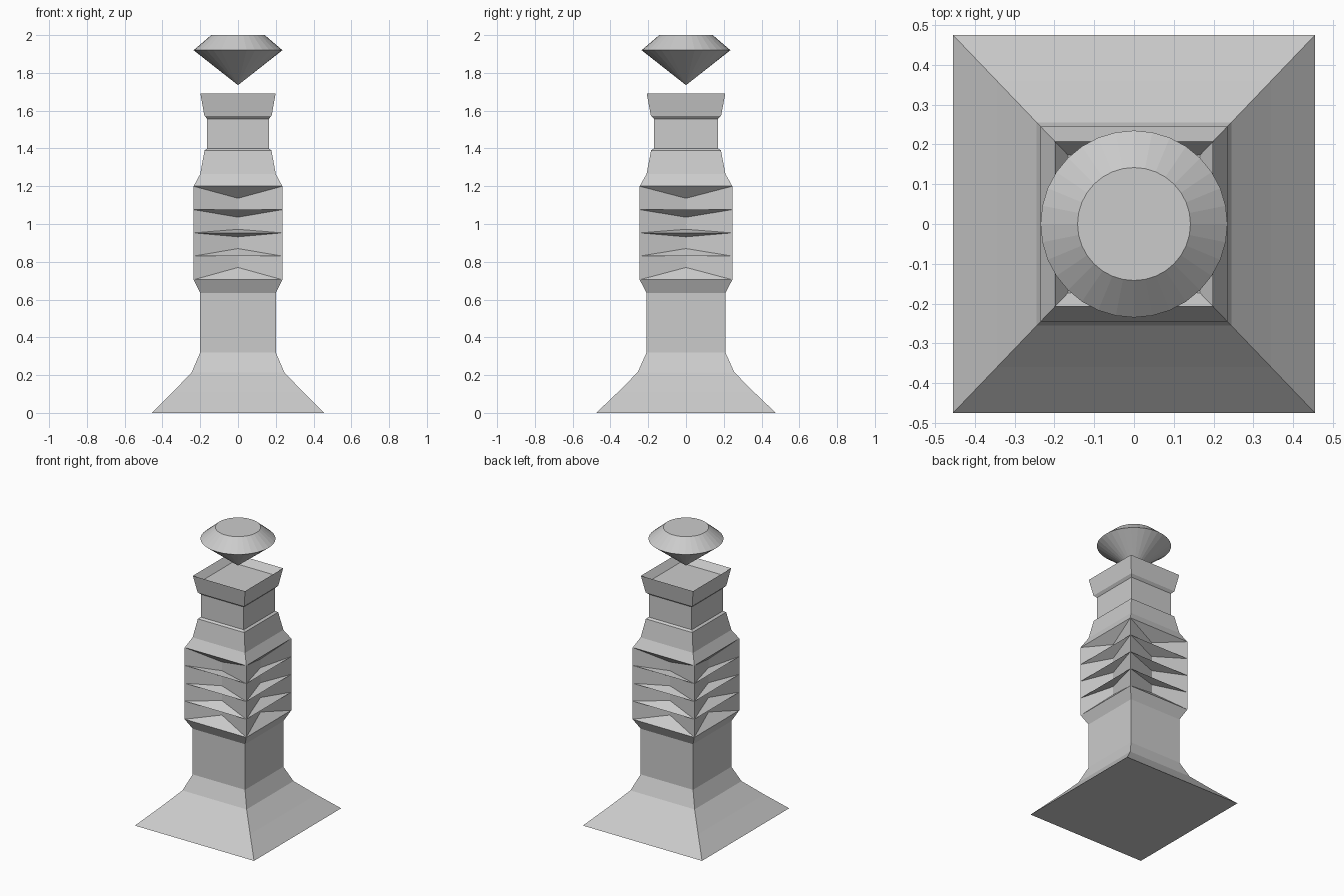
import bpy, bmesh
from mathutils import Vector

if "Cube" in bpy.data.objects:
    bpy.data.objects.remove(bpy.data.objects["Cube"])

RY = 1.044  # depth to width ratio of the square shaft


def make_object(name, bm):
    bmesh.ops.recalc_face_normals(bm, faces=bm.faces[:])
    me = bpy.data.meshes.new(name)
    bm.to_mesh(me)
    bm.free()
    ob = bpy.data.objects.new(name, me)
    bpy.context.collection.objects.link(ob)
    return ob


def ring(bm, half, z):
    return [bm.verts.new((sx * half, sy * half * RY, z))
            for sx, sy in ((-1, -1), (1, -1), (1, 1), (-1, 1))]


def bridge(bm, a, b):
    for i in range(4):
        j = (i + 1) % 4
        bm.faces.new((a[i], a[j], b[j], b[i]))


def stack(bm, rings):
    for a, b in zip(rings, rings[1:]):
        bridge(bm, a, b)


bm = bmesh.new()

# flared base and lower shaft
lower = [(0.455, 0), (0.345, 0.11), (0.245, 0.215), (0.2, 0.32),
         (0.2, 0.635), (0.235, 0.705)]
low_rings = [ring(bm, h, z) for h, z in lower]
bm.faces.new(low_rings[0])
stack(bm, low_rings)

# carved band: four levels whose panels fold inwards at the middle
levels = [0.705, 0.83, 0.953, 1.076, 1.2]
folds = [(0.77, 0.83), (0.87, 0.932), (0.972, 1.036), (1.076, 1.136)]
rings = [low_rings[-1]] + [ring(bm, 0.235, z) for z in levels[1:]]
for (z0, z1), a, b in zip(folds, rings, rings[1:]):
    for i in range(4):
        j = (i + 1) % 4
        mid = (a[i].co + a[j].co) / 2
        depth = 0.07 if i % 2 == 0 else 0.063
        inner = mid - Vector((mid.x, mid.y, 0)).normalized() * depth
        p = bm.verts.new((inner.x, inner.y, z0))
        q = bm.verts.new((inner.x, inner.y, z1))
        bm.faces.new((a[i], a[j], p))
        bm.faces.new((a[i], p, q, b[i]))
        bm.faces.new((p, a[j], b[j], q))
        bm.faces.new((q, b[j], b[i]))

# shoulder, neck, cup rim and sunken cup floor
upper = [(0.2, 1.265), (0.177, 1.39), (0.163, 1.4), (0.163, 1.557),
         (0.178, 1.573), (0.199, 1.69), (0.166, 1.645)]
up_rings = [rings[-1]] + [ring(bm, h, z) for h, z in upper]
stack(bm, up_rings)
bm.faces.new(up_rings[-1])
make_object("pillar", bm)

# floating cut gem: pointed underside, sloped crown, flat table
bm = bmesh.new()
bmesh.ops.create_cone(bm, cap_ends=True, segments=32, radius1=0.235,
                      radius2=0.142, depth=0.08)
bmesh.ops.translate(bm, verts=bm.verts[:], vec=(0, 0, 1.96))
bottom = min(bm.faces, key=lambda f: f.calc_center_median().z)
tip = bmesh.ops.poke(bm, faces=[bottom])["verts"][0]
tip.co = (0, 0, 1.735)
make_object("gem", bm)
